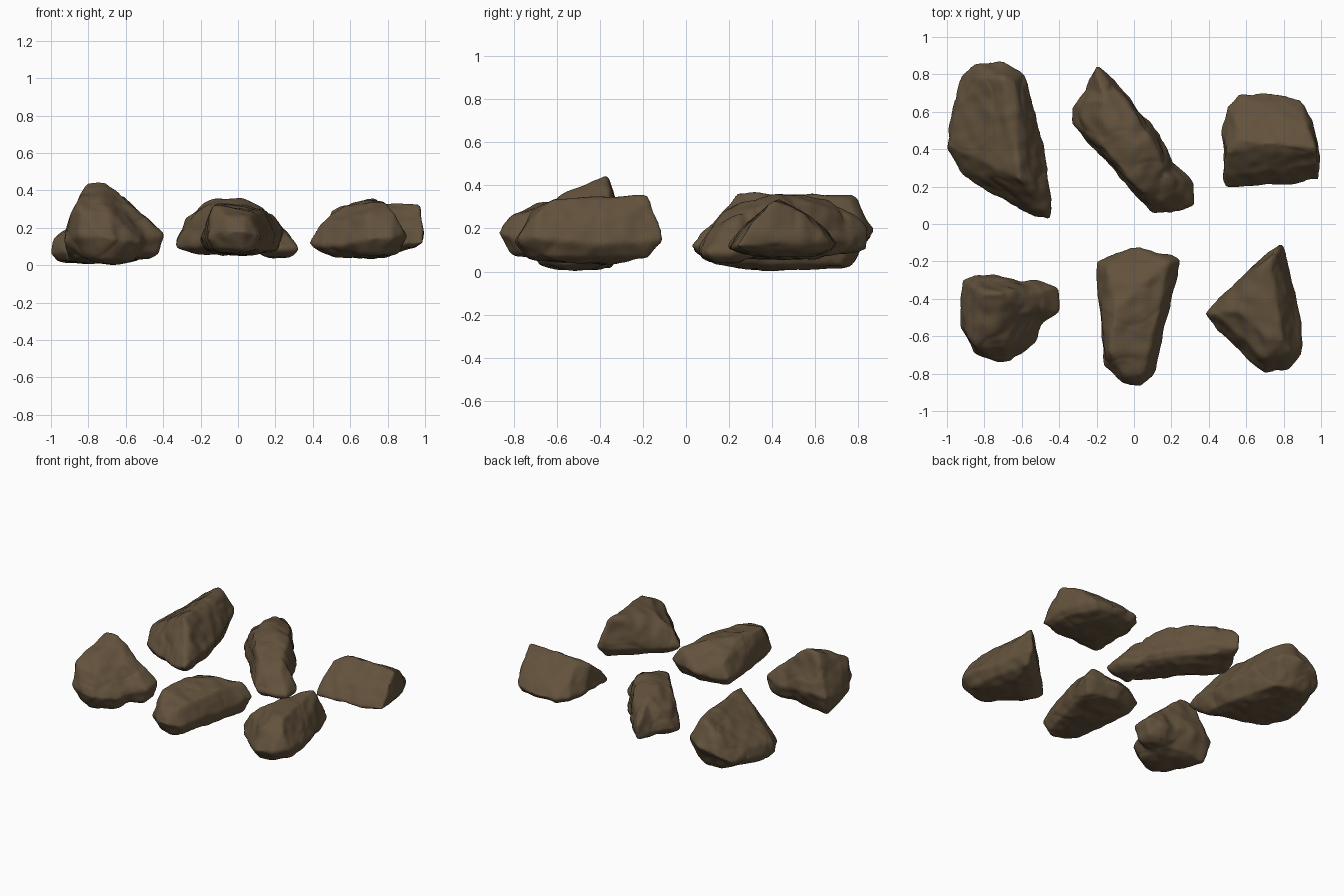
import bpy, bmesh
from mathutils import Vector, noise

cube = bpy.data.objects.get("Cube")
if cube:
    bpy.data.objects.remove(cube)

stone = bpy.data.materials.new("brown_stone")
stone.use_nodes = True
colour = (0.125, 0.085, 0.046, 1)
stone.diffuse_color = colour
bsdf = stone.node_tree.nodes["Principled BSDF"]
bsdf.inputs["Base Color"].default_value = colour
bsdf.inputs["Roughness"].default_value = 0.9


def hull(bm, girth, corners, floor, taper):
    """Add one chipped block: a girth ring, extra corners and a rounded foot."""
    ring = [Vector(p) / 100 for p in girth]
    mid = sum(ring, Vector()) / len(ring)
    points = ring + [Vector(p) / 100 for p in corners]
    for p in ring:
        for scale, lift in ((taper, 0.025), (taper / 2, 0)):
            foot = mid.lerp(p, scale)
            foot.z = floor / 100 + lift
            points.append(foot)
    verts = [bm.verts.new(p) for p in points]
    out = bmesh.ops.convex_hull(bm, input=verts)
    loose = {g for g in out["geom_interior"] + out["geom_unused"]
             if isinstance(g, bmesh.types.BMVert)}
    bmesh.ops.delete(bm, geom=list(loose), context="VERTS")


def rock(name, *blocks):
    """Fuse blocks into one stone, soften the edges and weather the surface."""
    bm = bmesh.new()
    for block in blocks:
        hull(bm, *block)
    mesh = bpy.data.meshes.new(name)
    bm.to_mesh(mesh)
    bm.free()
    obj = bpy.data.objects.new(name, mesh)
    bpy.context.collection.objects.link(obj)
    fuse = obj.modifiers.new("fuse", "REMESH")
    fuse.mode = "VOXEL"
    fuse.voxel_size = 0.012
    soften = obj.modifiers.new("soften", "SMOOTH")
    soften.iterations = 5
    graph = bpy.context.evaluated_depsgraph_get()
    solid = bpy.data.meshes.new_from_object(obj.evaluated_get(graph))
    obj.modifiers.clear()
    obj.data = solid
    bpy.data.meshes.remove(mesh)
    solid.name = name
    moves = []
    for v in solid.vertices:
        p = v.co
        bump = 0.002 + 0.01 * noise.noise(p * 6) + 0.008 * noise.noise(p * 14)
        crack = max(0, 0.08 - abs(noise.noise(p * 4 + Vector((3, 7, 1)))))
        moves.append(p + v.normal * (bump - 0.04 * crack))
    for v, p in zip(solid.vertices, moves):
        v.co = p
        v.co.z = max(p.z, 0)
    solid.materials.clear()
    solid.materials.append(stone)
    solid.polygons.foreach_set("use_smooth", [True] * len(solid.polygons))


# Back row, coordinates in hundredths
rock("back_left_rock", (
    [(-97, 62, 9), (-93, 80, 11), (-85, 86, 16), (-70, 87, 20), (-59, 81, 22),
     (-55, 65, 18), (-49, 45, 15), (-44, 13, 14), (-45, 3, 12), (-53, 4, 10),
     (-66, 10, 9), (-77, 18, 8), (-93, 27, 7), (-100, 40, 6)],
    [(-70, 78, 35), (-64, 76, 34), (-80, 78, 29), (-68, 50, 35), (-61, 24, 37),
     (-54, 20, 30), (-78, 36, 27), (-98, 42, 14), (-95, 62, 16),
     (-97, 43, 2), (-91, 30, 2)], 1, 0.75))

rock("back_middle_rock", (
    [(-24, 75, 13), (-12, 78, 15), (1, 63, 12), (13, 49, 12), (21, 34, 12),
     (22, 18, 10), (10, 5, 11), (4, 13, 11), (-20, 44, 11), (-33, 54, 10), (-33, 62, 13)],
    [(-17, 66, 33), (-14, 50, 35), (2, 42, 36), (9, 46, 32), (16, 31, 29),
     (-25, 48, 24), (-28, 57, 25), (-26, 66, 26), (-15, 39, 33), (-4, 26, 32),
     (5, 16, 28), (1, 58, 31), (-10, 72, 27), (14, 12, 20)],
    6, 0.85), (
    [(12, 34, 9), (21, 33, 10), (32, 22, 9), (32, 10, 9), (20, 5, 9), (10, 5, 10)],
    [(17, 26, 28), (23, 17, 20), (14, 12, 20)], 4, 0.85), (
    [(-20, 86, 20), (-26, 73, 13), (-10, 76, 14), (-8, 62, 12), (-28, 60, 12)],
    [(-20, 79, 27), (-15, 65, 32), (-13, 76, 26)], 8, 0.85))

rock("back_right_rock", (
    [(48, 19, 11), (47, 50, 13), (50, 63, 13), (56, 69, 13), (66, 70, 13), (76, 70, 13),
     (89, 67, 14), (94, 57, 14), (99, 42, 13), (99, 24, 12), (85, 21, 11)],
    [(50, 38, 29), (56, 45, 32), (72, 43, 34), (97, 41, 33), (99, 32, 25), (92, 54, 27),
     (72, 59, 25), (54, 57, 24), (74, 29, 23), (52, 27, 20)], 7, 0.85))

# Front row
rock("front_left_rock", (
    [(-92, -30, 15), (-85, -27, 18), (-74, -27, 18), (-58, -31, 15), (-50, -36, 14),
     (-49, -52, 13), (-52, -64, 12), (-62, -67, 12), (-66, -74, 14), (-73, -75, 15),
     (-85, -69, 16), (-93, -55, 13)],
    [(-81, -37, 44), (-71, -37, 44), (-84, -58, 34), (-85, -66, 30), (-90, -58, 27),
     (-72, -55, 36), (-70, -66, 28), (-60, -43, 35), (-59, -35, 33), (-52, -42, 27),
     (-89, -35, 2)], 1, 0.7), (
    [(-65, -30, 14), (-50, -30, 16), (-40, -34, 17), (-40, -47, 16), (-49, -53, 14),
     (-66, -57, 12)],
    [(-48, -36, 25), (-60, -38, 35), (-48, -45, 25), (-60, -48, 33)], 4, 0.75))

rock("front_middle_rock", (
    [(-20, -20, 14), (-11, -16, 14), (0, -12, 16), (22, -17, 18), (25, -19, 18),
     (18, -47, 14), (13, -70, 15), (10, -82, 16), (3, -87, 18), (-6, -86, 18),
     (-16, -76, 15), (-18, -55, 14), (-20, -30, 14)],
    [(-15, -22, 25), (18, -21, 27), (14, -45, 29), (-10, -46, 33), (-13, -68, 32),
     (7, -70, 28), (-5, -81, 26), (5, -80, 25), (2, -34, 32)], 6, 0.85))

rock("front_right_rock", (
    [(38, -48, 12), (45, -40, 12), (60, -27, 12), (72, -15, 14), (79, -10, 15),
     (82, -20, 14), (87, -38, 13), (90, -60, 15), (89, -70, 16), (82, -78, 15),
     (70, -80, 14), (62, -74, 12), (48, -60, 10)],
    [(73, -18, 36), (76, -17, 32), (71, -35, 32), (79, -62, 33), (70, -60, 33),
     (56, -46, 31), (84, -69, 27), (44, -48, 22), (70, -72, 27), (82, -40, 26)],
    4, 0.8))
